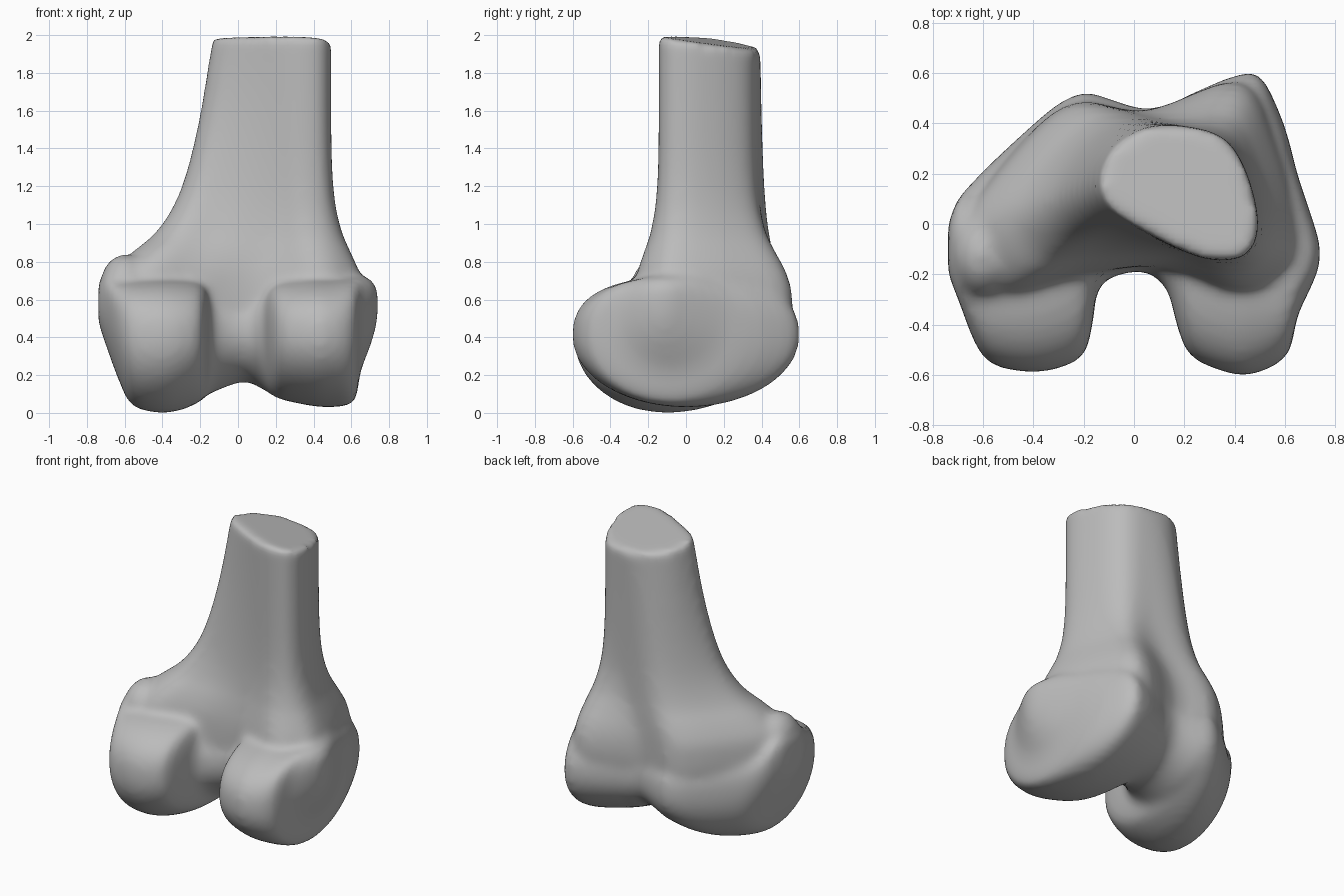
import bpy, bmesh, math
from mathutils import Vector, Matrix

cube = bpy.data.objects.get("Cube")
if cube:
    bpy.data.objects.remove(cube, do_unlink=True)


def spline(rows, steps, closed=False):
    """Catmull-Rom interpolation of a list of equal-length tuples."""
    rows = [Vector(r) for r in rows]
    n = len(rows)
    pick = (lambda i: rows[i % n]) if closed else (lambda i: rows[max(0, min(n - 1, i))])
    out = []
    for i in range(n if closed else n - 1):
        a, b, c, d = (pick(i + k) for k in (-1, 0, 1, 2))
        for s in range(steps):
            t = s / steps
            out.append(b + (c - a) * (t / 2) + (a * 2 - b * 5 + c * 4 - d) * (t * t / 2)
                       + (b * 3 - a - c * 3 + d) * (t ** 3 / 2))
    if not closed:
        out.append(rows[-1])
    return out


def loft(bm, rings):
    """Skin closed rings of points and cap both ends."""
    loops = [[bm.verts.new(p) for p in ring] for ring in rings]
    n = len(loops[0])
    for lo, hi in zip(loops, loops[1:]):
        for i in range(n):
            j = (i + 1) % n
            bm.faces.new((lo[i], lo[j], hi[j], hi[i]))
    bm.faces.new(loops[0][::-1])
    bm.faces.new(loops[-1])


def oval(x, y0, y1, z0, z1):
    """Upright oval slice: round below, squarer above, widest just over the middle."""
    waist = z0 + (z1 - z0) * .54
    ring = []
    for k in range(40):
        c, s = math.cos(math.tau * k / 40), math.sin(math.tau * k / 40)
        if s > 0:
            c, s = math.copysign(abs(c) ** .78, c), s ** .78
        ring.append((x, (y0 + y1) / 2 + (y1 - y0) / 2 * c,
                     waist + s * (z1 - waist if s > 0 else waist - z0)))
    return ring


bm = bmesh.new()

# Shaft: a rounded triangle that flares into the broad outline above the joint
narrow = [(-.13, .17), (-.08, .3), (.05, .38), (.2, .39), (.36, .34), (.45, .2),
          (.495, 0), (.45, -.12), (.33, -.145), (.2, -.11), (0, 0), (-.1, .08)]
broad = [(-.7, -.05), (-.51, .25), (-.25, .48), (.05, .45), (.42, .565), (.57, .32),
         (.67, -.05), (.6, -.2), (.42, -.28), (.1, -.17), (-.23, -.21), (-.55, -.28)]
# height, flare of the inner side, flare of the outer side
flare = [(.36, .6, .5), (.44, .9, .88), (.54, 1, 1), (.65, .99, .98), (.75, .93, .84), (.85, .76, .59),
         (.95, .55, .34), (1.1, .37, .13), (1.3, .24, .03), (1.6, .12, 0), (1.96, .02, 0), (2, 0, 0)]
rings = []
for z, inner, outer in spline(flare, 4):
    slope = max(0, z - 1.6) / .4                # the cut end tips backwards
    ring = []
    for a, b in zip(narrow, broad):
        x, y = Vector(a).lerp(Vector(b), inner if b[0] < 0 else outer)
        ring.append((x, y, z - slope * (.15 * (y + .13) + .06 * (x - .28))))
    rings.append(spline(ring, 4, True))
loft(bm, rings)

# Condyles, notch and groove: oval slices swept from side to side
# x, y from, y to, z from, z to
slices = [(-.74, -.2, 0, .48, .68), (-.7, -.3, .1, .36, .75), (-.63, -.48, .18, .17, .7),
          (-.56, -.56, .25, .04, .7), (-.42, -.59, .38, 0, .71), (-.3, -.575, .48, .015, .71),
          (-.2, -.52, .525, .06, .7), (-.165, -.4, .52, .09, .68), (-.13, -.24, .51, .11, .66),
          (.03, -.19, .46, .165, .65), (.13, -.26, .475, .125, .66), (.17, -.4, .49, .1, .68),
          (.23, -.53, .52, .07, .7), (.4, -.6, .59, .035, .72), (.5, -.59, .59, .03, .72),
          (.58, -.55, .44, .04, .72), (.625, -.49, .3, .08, .72), (.65, -.37, .2, .22, .73),
          (.71, -.24, .02, .38, .7), (.74, -.16, -.08, .5, .65)]
loft(bm, [oval(*row) for row in spline(slices, 4)])

# Knob on the inner side
knob = Matrix.Translation((-.6, -.12, .67)) @ Matrix.Diagonal((.13, .17, .17, 1))
bmesh.ops.create_uvsphere(bm, u_segments=32, v_segments=20, radius=1, matrix=knob)

bmesh.ops.recalc_face_normals(bm, faces=bm.faces)
mesh = bpy.data.meshes.new("thigh_bone_end")
bm.to_mesh(mesh)
bm.free()
bone = bpy.data.objects.new("thigh_bone_end", mesh)
bpy.context.collection.objects.link(bone)

# Fuse the parts into one soft surface
fuse = bone.modifiers.new("fuse", 'REMESH')
fuse.mode = 'VOXEL'
fuse.voxel_size = .022
fuse.use_smooth_shade = True
soften = bone.modifiers.new("soften", 'SMOOTH')
soften.factor = .5
soften.iterations = 14

grey = bpy.data.materials.new("bone grey")
grey.use_nodes = True
colour = (.5, .5, .5, 1)
grey.diffuse_color = colour
grey.node_tree.nodes["Principled BSDF"].inputs["Base Color"].default_value = colour
mesh.materials.append(grey)
